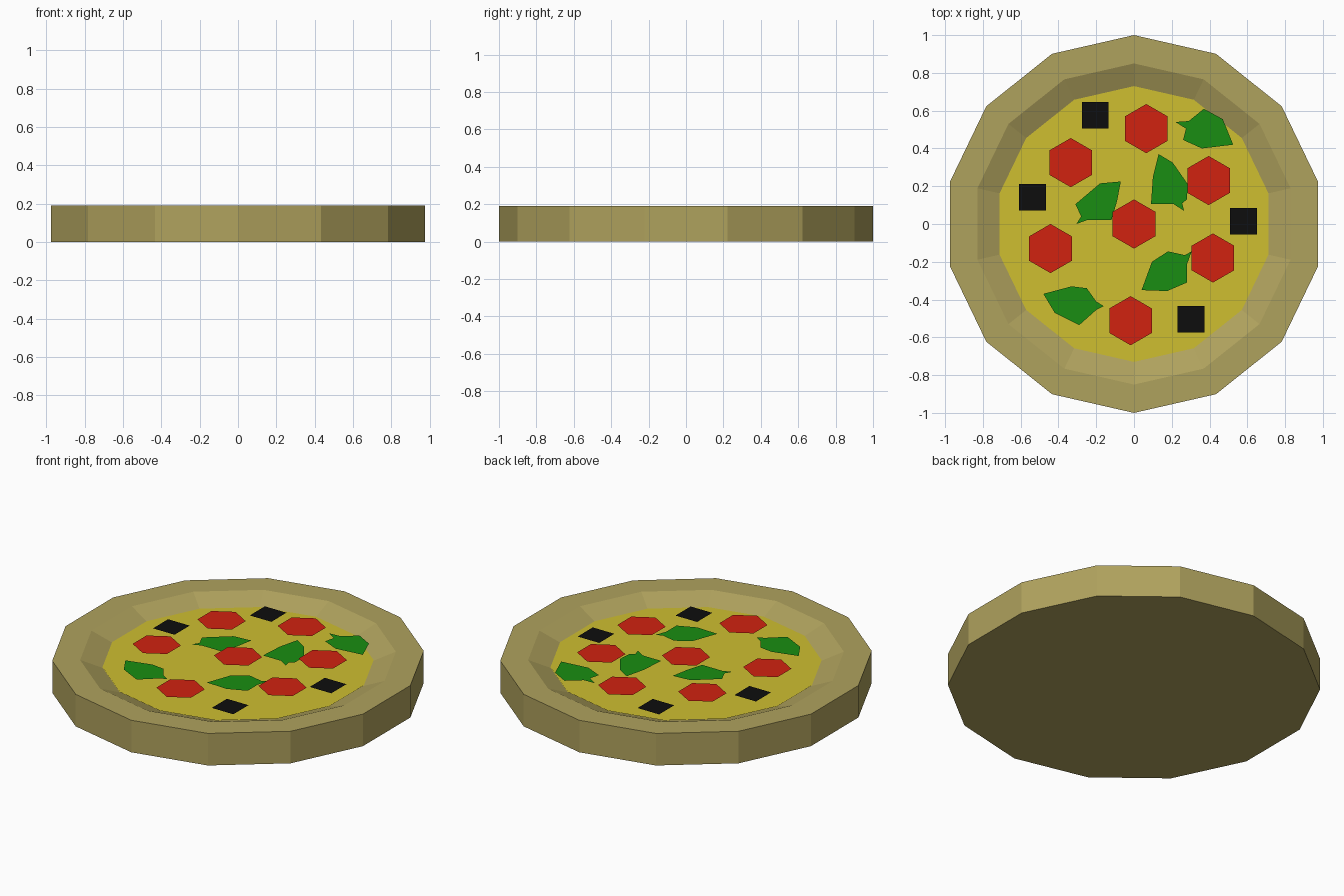
import bpy
import math

if "Cube" in bpy.data.objects:
    bpy.data.objects.remove(bpy.data.objects["Cube"])


def material(name, color):
    m = bpy.data.materials.new(name)
    m.diffuse_color = (*color, 1)
    m.use_nodes = True
    m.node_tree.nodes["Principled BSDF"].inputs["Base Color"].default_value = m.diffuse_color
    return m


def add_mesh(name, verts, faces, mat):
    me = bpy.data.meshes.new(name)
    me.from_pydata(verts, [], faces)
    me.materials.append(mat)
    ob = bpy.data.objects.new(name, me)
    bpy.context.collection.objects.link(ob)
    return ob


def ring(n, r, z, cx=0, cy=0, start=math.pi / 2):
    return [(cx + r * math.cos(start + 2 * math.pi * i / n),
             cy + r * math.sin(start + 2 * math.pi * i / n), z) for i in range(n)]


crust_mat = material("baked_dough", (0.43, 0.36, 0.11))
cheese_mat = material("melted_cheese", (0.62, 0.52, 0.03))
red_mat = material("red_sausage", (0.64, 0.016, 0.005))
green_mat = material("green_leaf", (0.01, 0.27, 0.006))
black_mat = material("black_olive", (0.004, 0.004, 0.004))

# Crust: 14-sided dough with a flat rim and a sloped inner wall
N = 14
profile = [(1.0, 0.0), (1.0, 0.19), (0.85, 0.19), (0.72, 0.136)]
verts = [v for r, z in profile for v in ring(N, r, z)]
faces = [(k * N + i, k * N + (i + 1) % N, (k + 1) * N + (i + 1) % N, (k + 1) * N + i)
         for k in range(len(profile) - 1) for i in range(N)]
faces.append(tuple(reversed(range(N))))
faces.append(tuple(range(3 * N, 4 * N)))
add_mesh("crust", verts, faces, crust_mat)

# Cheese: flat layer set into the crust
add_mesh("cheese", ring(N, 0.73, 0.143), [tuple(range(N))], cheese_mat)

# Sausage slices: flat hexagons
for x, y in [(0.065, 0.505), (-0.335, 0.325), (0.395, 0.23), (0, 0),
             (-0.442, -0.13), (0.418, -0.18), (-0.018, -0.512)]:
    add_mesh("sausage_slice", ring(6, 0.13, 0.187, x, y), [tuple(range(6))], red_mat)

# Olive pieces: flat squares
for x, y in [(-0.205, 0.575), (-0.537, 0.142), (0.58, 0.015), (0.302, -0.505)]:
    add_mesh("olive_piece", ring(4, 0.1, 0.163, x, y, math.pi / 4),
             [(0, 1, 2, 3)], black_mat)

# Leaves: flat irregular outlines, counter-clockwise
leaves = [
    [(.22, .54), (.275, .505), (.26, .445), (.36, .40), (.525, .42), (.47, .555), (.37, .61), (.29, .545)],
    [(.265, .07), (.255, .11), (.28, .13), (.285, .21), (.205, .325), (.13, .37), (.10, .25), (.09, .105), (.21, .105)],
    [(-.305, 0), (-.25, .02), (-.12, .02), (-.09, .12), (-.07, .225), (-.18, .215), (-.31, .105), (-.28, .04)],
    [(.04, -.35), (.175, -.355), (.28, -.31), (.28, -.215), (.305, -.145), (.27, -.165), (.18, -.145), (.095, -.20)],
    [(-.16, -.435), (-.20, -.41), (-.25, -.34), (-.33, -.33), (-.48, -.37), (-.42, -.47), (-.29, -.535), (-.20, -.455)],
]
for pts in leaves:
    add_mesh("leaf", [(x, y, 0.176) for x, y in pts], [tuple(range(len(pts)))], green_mat)
